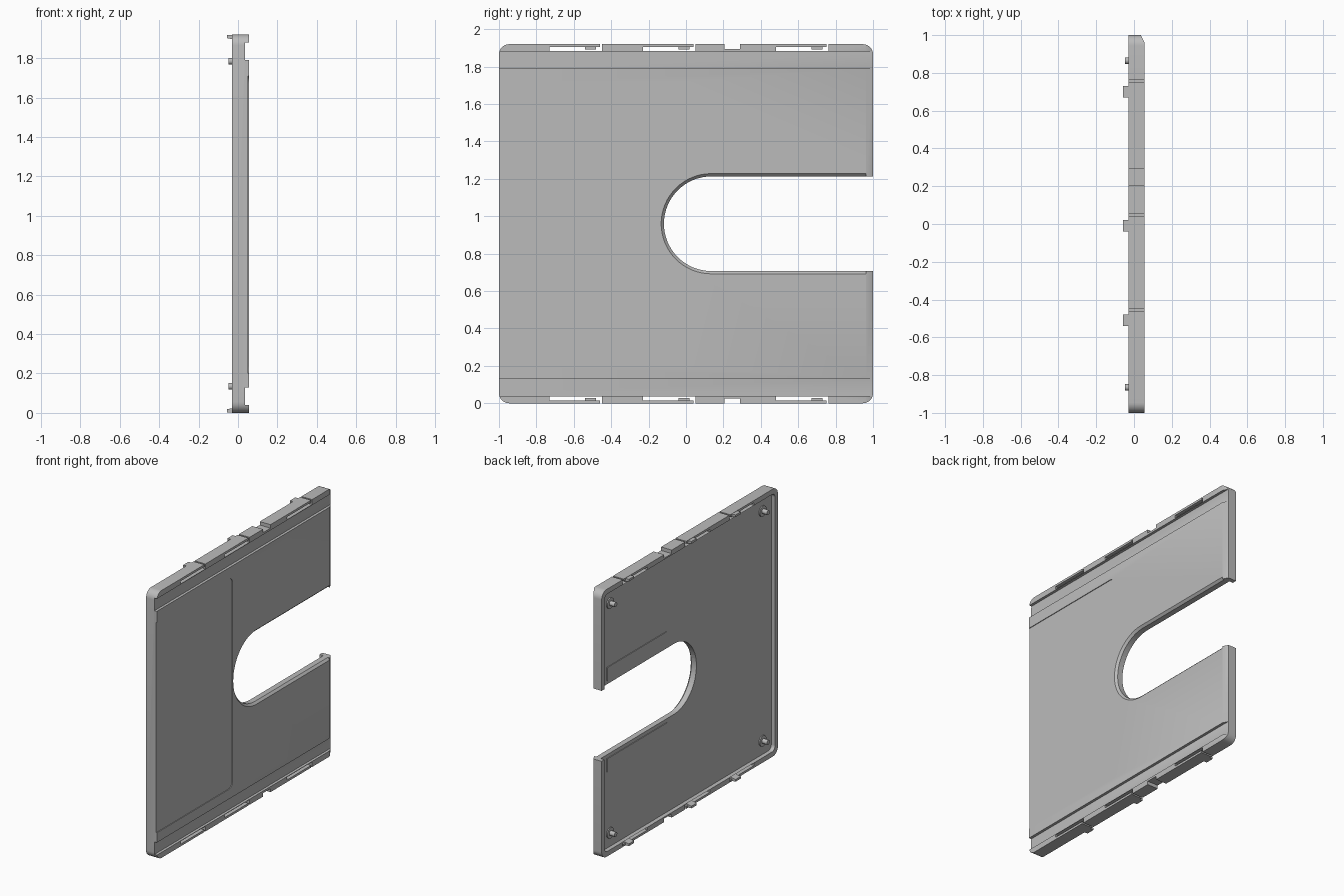
import bpy, bmesh
from math import sin, cos, pi

old = bpy.data.objects.get("Cube")
if old:
    bpy.data.objects.remove(old, do_unlink=True)

H = 1.92                      # panel height
BACK, FACE = -0.03, 0.055     # panel thickness range along x

grey = bpy.data.materials.new("plastic grey")
grey.use_nodes = True
grey.diffuse_color = (0.5, 0.5, 0.5, 1)
grey.node_tree.nodes["Principled BSDF"].inputs["Base Color"].default_value = (0.5, 0.5, 0.5, 1)


def loft(name, ring_a, ring_b):
    """Closed solid between two matching rings of 3D points."""
    bm = bmesh.new()
    a = [bm.verts.new(p) for p in ring_a]
    b = [bm.verts.new(p) for p in ring_b]
    n = len(a)
    bm.faces.new(a)
    bm.faces.new(b[::-1])
    for i in range(n):
        j = (i + 1) % n
        bm.faces.new((a[j], a[i], b[i], b[j]))
    bmesh.ops.recalc_face_normals(bm, faces=bm.faces[:])
    mesh = bpy.data.meshes.new(name)
    bm.to_mesh(mesh)
    bm.free()
    mesh.materials.append(grey)
    obj = bpy.data.objects.new(name, mesh)
    bpy.context.collection.objects.link(obj)
    return obj


def at(x, ring):
    return [(x, y, z) for y, z in ring]


def prism(name, ring, x0, x1):
    return loft(name, at(x0, ring), at(x1, ring))


def rect(y0, y1, z0, z1):
    return [(y0, z0), (y1, z0), (y1, z1), (y0, z1)]


def round_rect(y0, y1, z0, z1, r, steps=8):
    ring = []
    corners = [(y1 - r, z1 - r), (y0 + r, z1 - r), (y0 + r, z0 + r), (y1 - r, z0 + r)]
    for k, (cy, cz) in enumerate(corners):
        for i in range(steps + 1):
            t = (k + i / steps) * pi / 2
            ring.append((cy + r * cos(t), cz + r * sin(t)))
    return ring


def circle(y, z, r, n=24):
    return [(y + r * cos(2 * pi * i / n), z + r * sin(2 * pi * i / n)) for i in range(n)]


def u_slot(r, end, steps=32):
    arc = [pi / 2 + pi * i / steps for i in range(steps + 1)]
    return ([(end, H / 2 + r)] + [(0.135 + r * cos(t), H / 2 + r * sin(t)) for t in arc]
            + [(end, H / 2 - r)])


def flip(ring, low):
    return [(y, H - z) for y, z in ring] if low else ring


def cut(target, cutter):
    cutter.hide_render = True
    mod = target.modifiers.new("cut", "BOOLEAN")
    mod.operation = "DIFFERENCE"
    mod.solver = "EXACT"
    mod.object = cutter
    bpy.context.view_layer.objects.active = target
    bpy.ops.object.modifier_apply(modifier=mod.name)
    bpy.data.objects.remove(cutter, do_unlink=True)


# Main panel with rounded corners
panel = prism("panel", round_rect(-1, 1, 0, H, 0.055), BACK, FACE)

# Hollow back, leaving a thin rim
cut(panel, prism("hollow", round_rect(-0.968, 0.968, 0.036, H - 0.036, 0.035), -0.2, 0))

# U-shaped opening with eased outer edge
cut(panel, prism("opening", u_slot(0.253, 1.2), -0.2, 0.2))
cut(panel, loft("opening_bevel", at(0.0395, u_slot(0.2525, 0.962)), at(0.0595, u_slot(0.2725, 0.962))))

# Sloped rear edge
slope = [(0.035, 1.001), (0.0571, 0.959), (0.2, 0.959), (0.2, 1.1), (0.035, 1.1)]
cut(panel, loft("slope", [(x, y, -0.1) for x, y in slope], [(x, y, 2.1) for x, y in slope]))

# Shallow label recess on the outer face
cut(panel, prism("label_recess", round_rect(-1.2, -0.14, 0.2, 1.71, 0.04), 0.05, 0.2))

CLIPS = (-0.73, -0.23, 0.48)
for low in (False, True):
    # Long guide groove
    cut(panel, prism("groove", flip(rect(-1.2, 1.2, 1.79, 1.88), low), 0.036, 0.2))
    # Edge notch
    cut(panel, prism("notch", flip(rect(0.205, 0.29, 1.895, 2.0), low), -0.2, 0.2))
    # L-shaped relief gaps that free the clip arms
    for y in CLIPS:
        gap = [(y, 1.884), (y + 0.282, 1.884), (y + 0.282, 2.0),
               (y + 0.27, 2.0), (y + 0.27, 1.904), (y, 1.904)]
        cut(panel, prism("clip_gap", flip(gap, low), -0.2, 0.2))

# Snap hooks on the clip arms
for low in (False, True):
    side = "lower" if low else "upper"
    for i, y in enumerate(CLIPS):
        root = flip(rect(y + 0.19, y + 0.25, 1.892, 1.918), low)
        tip = flip(rect(y + 0.19, y + 0.25, 1.902, 1.918), low)
        loft(f"{side}_hook_{i + 1}", at(-0.01, root), at(-0.057, tip))

    # Locating pegs on low bosses
    for label, y in (("front", -0.865), ("rear", 0.865)):
        z = 0.135 if low else H - 0.135
        prism(f"{side}_{label}_boss", circle(y, z, 0.038), 0.005, -0.008)
        prism(f"{side}_{label}_peg", circle(y, z, 0.017), 0.005, -0.048)

    # Thin raised pads beside the opening
    prism(f"{side}_pad", flip(rect(0.22, 0.9, 1.24, 1.335), low), 0.004, -0.005)

# Smooth curves, crisp edges
bpy.ops.object.select_all(action="DESELECT")
for obj in bpy.context.collection.objects:
    if obj.type == "MESH" and grey.name in obj.data.materials:
        obj.select_set(True)
bpy.context.view_layer.objects.active = panel
bpy.ops.object.shade_smooth_by_angle(angle=pi / 6)
